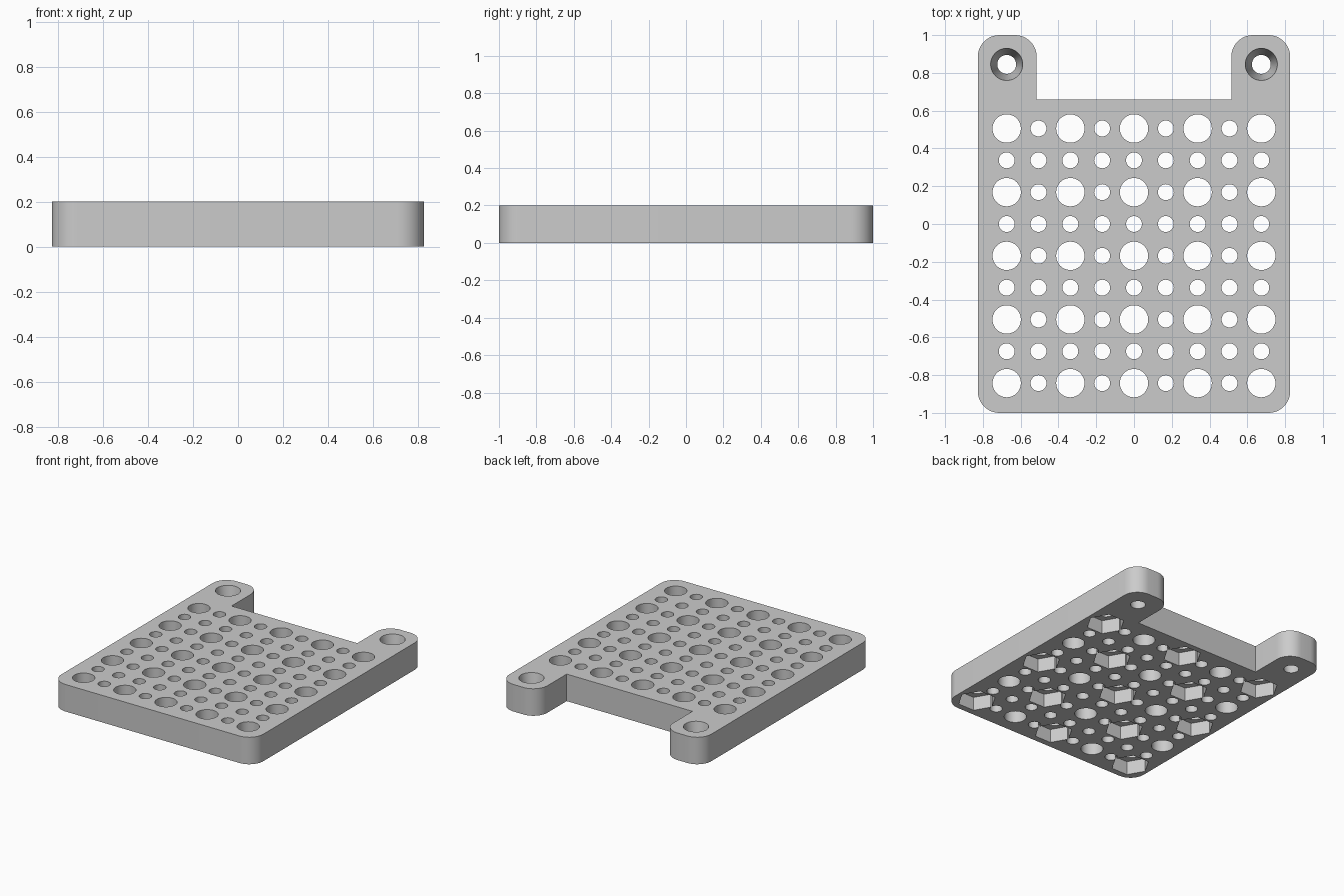
import bpy
import bmesh
from math import radians, cos, sin, pi
from mathutils import Matrix

cube = bpy.data.objects.get("Cube")
if cube:
    bpy.data.objects.remove(cube, do_unlink=True)

THICK = 0.2
HALF_X = 0.827
PITCH = 0.1685
CORNER = 0.115

grey = bpy.data.materials.new("plain grey")
grey.use_nodes = True
colour = (0.6, 0.6, 0.6, 1)
grey.diffuse_color = colour
grey.node_tree.nodes["Principled BSDF"].inputs["Base Color"].default_value = colour


def make_object(name, bm):
    mesh = bpy.data.meshes.new(name)
    bm.normal_update()
    bm.to_mesh(mesh)
    bm.free()
    mesh.materials.append(grey)
    obj = bpy.data.objects.new(name, mesh)
    bpy.context.collection.objects.link(obj)
    return obj


def rounded(cx, cy, start):
    """Quarter-circle corner, counter-clockwise from the start angle."""
    angles = [radians(start) + i * pi / 24 for i in range(13)]
    return [(cx + CORNER * cos(a), cy + CORNER * sin(a)) for a in angles]


def add_plug(bm, x, y, z0, z1, r0, r1, sides):
    """Straight or tapered plug from z0 to z1."""
    bmesh.ops.create_cone(bm, cap_ends=True, segments=sides, radius1=r0, radius2=r1,
                          depth=z1 - z0, matrix=Matrix.Translation((x, y, (z0 + z1) / 2)))


def cut(target, name, bm):
    cutter = make_object(name, bm)
    cutter.hide_render = True
    mod = target.modifiers.new(name, "BOOLEAN")
    mod.operation = "DIFFERENCE"
    mod.solver = "EXACT"
    mod.object = cutter
    bpy.context.view_layer.objects.active = target
    bpy.ops.object.modifier_apply(modifier=mod.name)
    bpy.data.objects.remove(cutter, do_unlink=True)


# Plate outline: right half with mounting tab, then mirrored
tab_x, notch_y = 0.515, 0.66
half = rounded(HALF_X - CORNER, -1 + CORNER, -90)
half += rounded(HALF_X - CORNER, 1 - CORNER, 0)
half += rounded(tab_x + CORNER, 1 - CORNER, 90)
half.append((tab_x, notch_y))
outline = half + [(-x, y) for x, y in reversed(half)]

bm = bmesh.new()
base = bm.faces.new([bm.verts.new((x, y, 0)) for x, y in outline])
top = bmesh.ops.extrude_face_region(bm, geom=[base])["geom"]
bmesh.ops.translate(bm, vec=(0, 0, THICK),
                    verts=[v for v in top if isinstance(v, bmesh.types.BMVert)])
bmesh.ops.recalc_face_normals(bm, faces=bm.faces[:])
plate = make_object("mounting_plate", bm)

# Grid of large and small holes, with hex nut pockets under every other large hole
holes, pockets = bmesh.new(), bmesh.new()
for i in range(-4, 5):
    for k in range(-5, 4):
        x, y = i * PITCH, k * PITCH
        large = i % 2 == 0 and k % 2 == 1
        radius = 0.075 if large else 0.042
        add_plug(holes, x, y, -0.1, THICK + 0.1, radius, radius, 48 if large else 32)
        if large and (i // 2 + (k + 5) // 2) % 2 == 0:
            add_plug(pockets, x, y, -0.1, 0.1, 0.13, 0.13, 6)
bmesh.ops.recalc_face_normals(holes, faces=holes.faces[:])

# Hex corners point along x
for v in pockets.verts:
    cx = round(v.co.x / (2 * PITCH)) * 2 * PITCH
    cy = (round((v.co.y / PITCH - 1) / 2) * 2 + 1) * PITCH
    dx, dy = v.co.x - cx, v.co.y - cy
    if abs(dy) > 0.12 or abs(abs(dy) - 0.065) < 0.01:
        v.co.x, v.co.y = cx - dy, cy + dx

# Tapered screw holes in the two tabs
for side in (-1, 1):
    slope = (0.085 - 0.05) / THICK
    add_plug(holes, side * 4 * PITCH, 0.845, -0.02, THICK + 0.02,
             0.05 - 0.02 * slope, 0.085 + 0.02 * slope, 48)

cut(plate, "hole_cutter", holes)
cut(plate, "pocket_cutter", pockets)

bpy.ops.object.select_all(action="DESELECT")
plate.select_set(True)
bpy.context.view_layer.objects.active = plate
bpy.ops.object.shade_smooth_by_angle(angle=radians(30))
